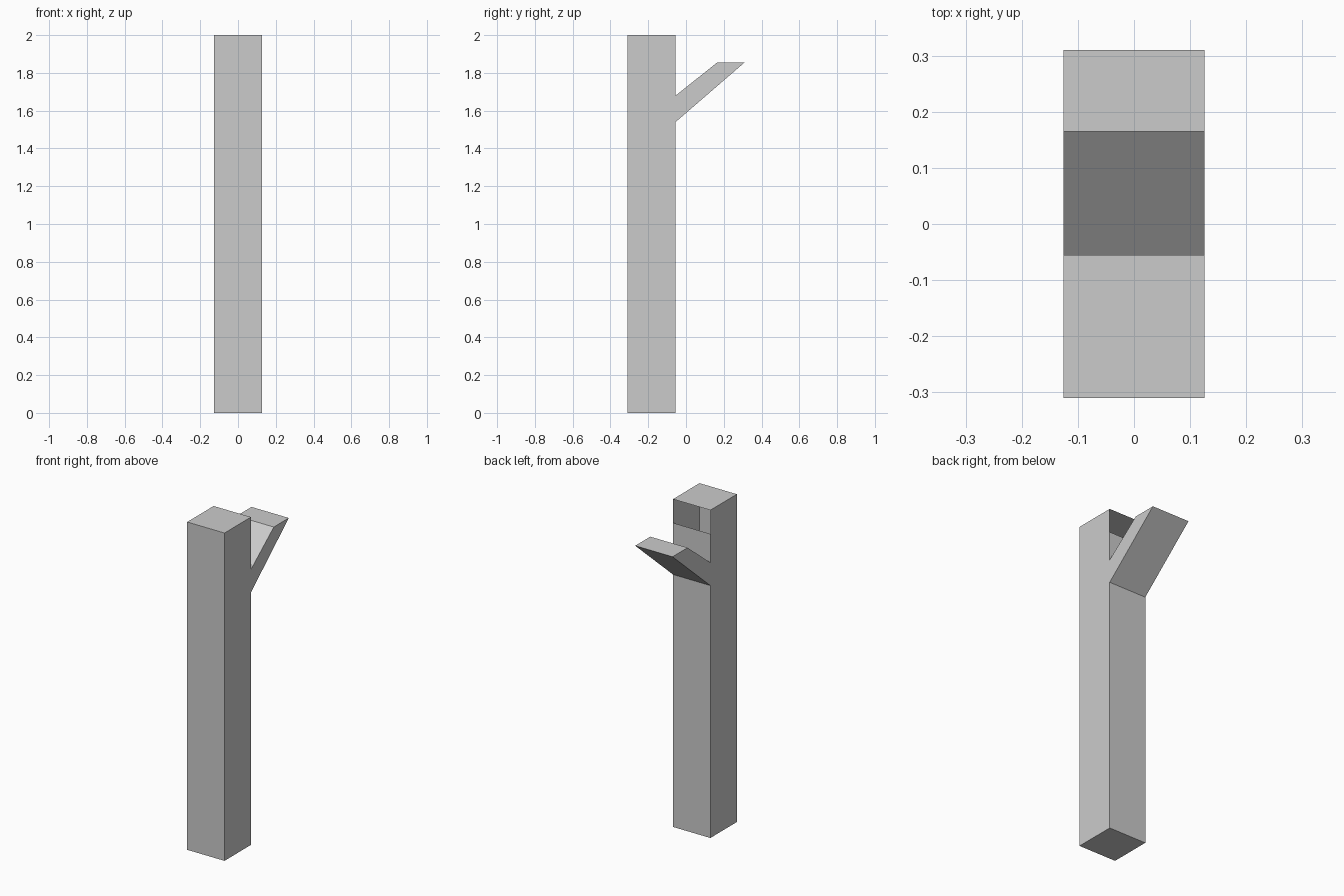
import bpy, bmesh

if "Cube" in bpy.data.objects:
    bpy.data.objects.remove(bpy.data.objects["Cube"])

HALF_WIDTH = 0.126
# Side outline (y, z) of the post with its slanted peg, starting at the front foot
OUTLINE = [(-0.31, 0), (-0.055, 0), (-0.055, 1.54), (0.31, 1.855), (0.165, 1.855),
           (-0.055, 1.68), (-0.055, 1.855), (-0.055, 2), (-0.31, 2)]
OPEN_STRIP = 6  # the back strip above the peg is an open slot

bm = bmesh.new()
left = [bm.verts.new((-HALF_WIDTH, y, z)) for y, z in OUTLINE]
right = [bm.verts.new((HALF_WIDTH, y, z)) for y, z in OUTLINE]

# Flat sides
bm.faces.new(right)
bm.faces.new(left[::-1])

# Walls around the outline, leaving the slot open
n = len(OUTLINE)
for i in range(n):
    if i != OPEN_STRIP:
        j = (i + 1) % n
        bm.faces.new((left[i], left[j], right[j], right[i]))

bmesh.ops.recalc_face_normals(bm, faces=bm.faces[:])
mesh = bpy.data.meshes.new("post_with_peg")
bm.to_mesh(mesh)
bm.free()
bpy.context.collection.objects.link(bpy.data.objects.new("post_with_peg", mesh))
